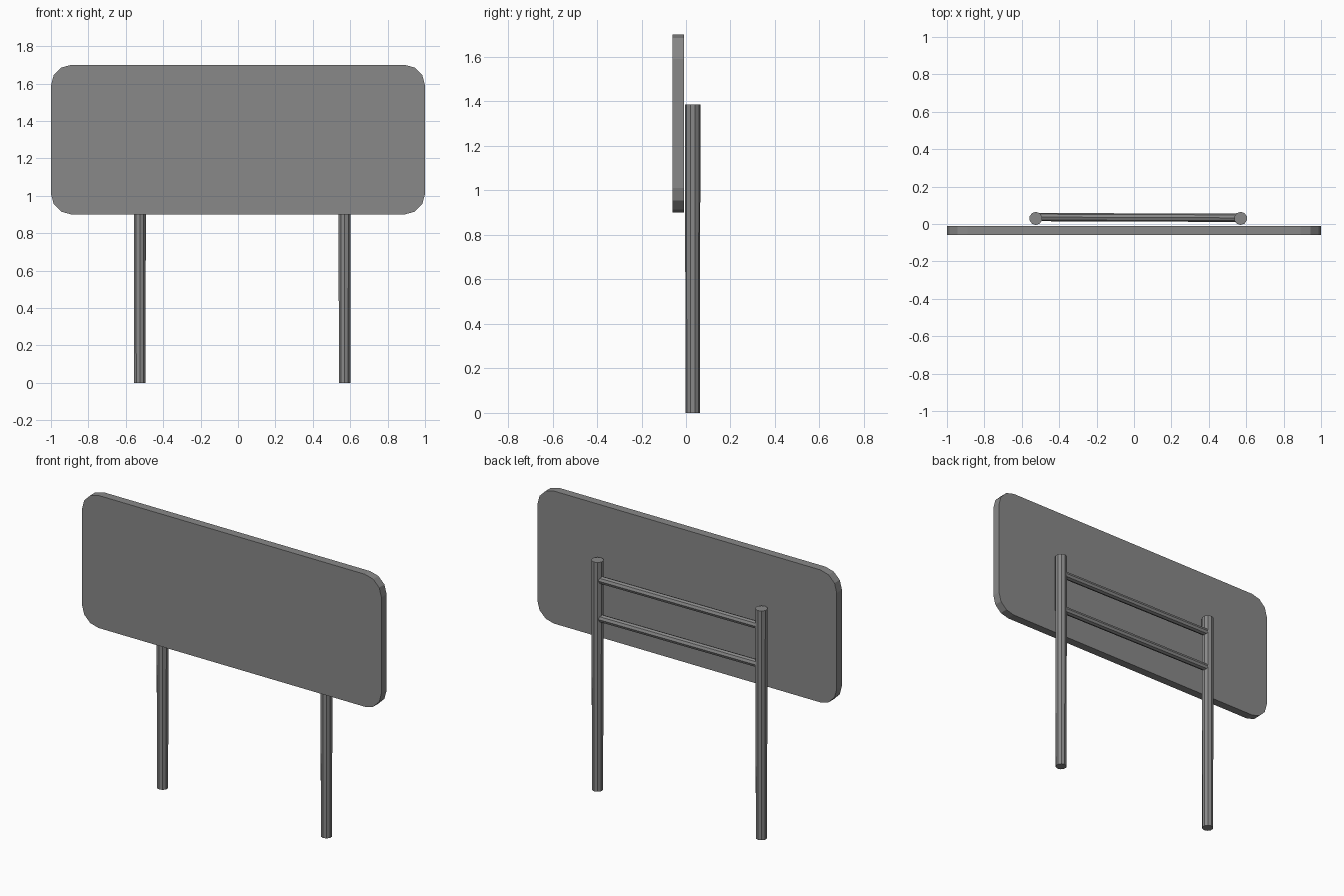
import bpy
import bmesh
from math import cos, sin, pi
from mathutils import Vector

cube = bpy.data.objects.get("Cube")
if cube:
    bpy.data.objects.remove(cube, do_unlink=True)

# Single grey finish
grey = bpy.data.materials.new("grey")
grey.use_nodes = True
colour = (0.25, 0.25, 0.25, 1)
grey.diffuse_color = colour
grey.node_tree.nodes["Principled BSDF"].inputs["Base Color"].default_value = colour


def add_object(name, bm):
    bmesh.ops.recalc_face_normals(bm, faces=bm.faces)
    mesh = bpy.data.meshes.new(name)
    bm.to_mesh(mesh)
    bm.free()
    mesh.materials.append(grey)
    obj = bpy.data.objects.new(name, mesh)
    bpy.context.collection.objects.link(obj)
    return obj


def add_rod(name, start, end, r_start, r_end, sides):
    """Faceted rod between two points."""
    start, end = Vector(start), Vector(end)
    axis = end - start
    bm = bmesh.new()
    bmesh.ops.create_cone(bm, cap_ends=True, segments=sides, radius1=r_start,
                          radius2=r_end, depth=axis.length)
    obj = add_object(name, bm)
    obj.location = (start + end) / 2
    obj.rotation_euler = axis.to_track_quat('Z', 'Y').to_euler()


def add_panel(name, half_w, z_low, z_high, y_front, y_back, radius, steps):
    """Upright board with rounded corners."""
    mid, half_h = (z_low + z_high) / 2, (z_high - z_low) / 2
    bm = bmesh.new()
    outline = []
    for corner, (sx, sz) in enumerate([(1, 1), (-1, 1), (-1, -1), (1, -1)]):
        for i in range(steps + 1):
            a = (corner + i / steps) * pi / 2
            x = sx * (half_w - radius) + radius * cos(a)
            z = mid + sz * (half_h - radius) + radius * sin(a)
            outline.append(bm.verts.new((x, y_front, z)))
    face = bm.faces.new(outline)
    result = bmesh.ops.extrude_face_region(bm, geom=[face])
    moved = [v for v in result["geom"] if isinstance(v, bmesh.types.BMVert)]
    bmesh.ops.translate(bm, verts=moved, vec=(0, y_back - y_front, 0))
    add_object(name, bm)


# Board
add_panel("board", 1.0, 0.9, 1.7, -0.06, -0.01, 0.11, 3)

# Posts
right_x, left_x = -0.525, 0.57
for name, x in (("right_post", right_x), ("left_post", left_x)):
    add_rod(name, (x, 0.03, 0), (x, 0.03, 1.385), 0.032, 0.035, 10)

# Cross rails behind the board
for name, z in (("lower_rail", 1.045), ("upper_rail", 1.277)):
    add_rod(name, (right_x, 0.037, z + 0.005), (left_x, 0.033, z - 0.005),
            0.022, 0.022, 8)
